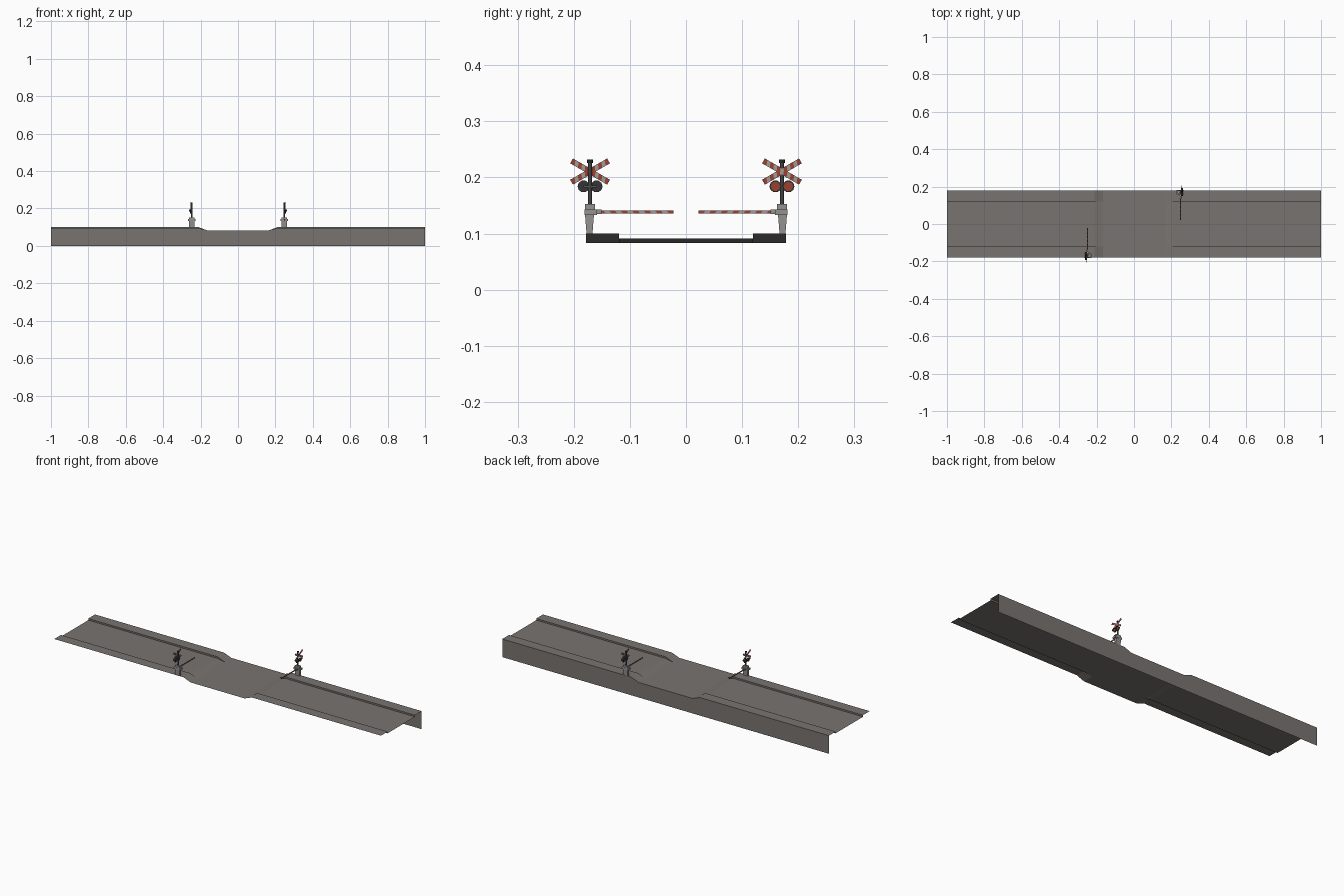
import bpy, bmesh, math
from mathutils import Matrix, Vector

if "Cube" in bpy.data.objects:
    bpy.data.objects.remove(bpy.data.objects["Cube"])


def material(name, rgb):
    m = bpy.data.materials.new(name)
    m.diffuse_color = (*rgb, 1)
    m.use_nodes = True
    m.node_tree.nodes["Principled BSDF"].inputs["Base Color"].default_value = m.diffuse_color
    return m


ASPHALT = material("road_grey", (0.19, 0.175, 0.16))
METAL = material("metal_grey", (0.30, 0.29, 0.28))
POLE = material("dark_pole_grey", (0.10, 0.10, 0.10))
DARK = material("lamp_black", (0.035, 0.035, 0.038))
RED = material("signal_red", (0.33, 0.05, 0.03))
PALE = material("stripe_pale", (0.36, 0.33, 0.31))


def finish(name, bm, mats, matrix=Matrix()):
    mesh = bpy.data.meshes.new(name)
    bm.to_mesh(mesh)
    bm.free()
    mesh.transform(matrix)
    for m in mats:
        mesh.materials.append(m)
    ob = bpy.data.objects.new(name, mesh)
    bpy.context.collection.objects.link(ob)
    return ob


# Road sheets: cross-sections lofted along x
HALF_W, KERB_Y = 0.178, 0.119
KERB_Z, ROAD_Z, LOW_Z = 0.1, 0.091, 0.083
STATIONS = [(-1, 1), (-0.21, 1), (-0.165, 0), (0.165, 0), (0.21, 1), (1, 1)]


def loft(name, section):
    """section: (y, raised z, lowered z), ordered from the back to the front"""
    bm = bmesh.new()
    rows = [[bm.verts.new((x, y, zl + (zh - zl) * t)) for y, zh, zl in section]
            for x, t in STATIONS]
    for a, b in zip(rows, rows[1:]):
        for j in range(len(section) - 1):
            bm.faces.new((a[j], a[j + 1], b[j + 1], b[j]))
    bmesh.ops.remove_doubles(bm, verts=bm.verts, dist=1e-5)
    finish(name, bm, [ASPHALT])


loft("roadway", [(KERB_Y, ROAD_Z, LOW_Z), (-KERB_Y, ROAD_Z, LOW_Z)])
loft("back_pavement", [(HALF_W, KERB_Z, LOW_Z), (KERB_Y, KERB_Z, LOW_Z), (KERB_Y, ROAD_Z, LOW_Z)])
loft("front_pavement", [(-KERB_Y, ROAD_Z, LOW_Z), (-KERB_Y, KERB_Z, LOW_Z), (-HALF_W, KERB_Z, LOW_Z)])
loft("back_wall", [(HALF_W, 0, 0), (HALF_W, KERB_Z, LOW_Z)])


# Signal parts: local origin at the post foot, lamps face +x, arm along -y
def box(name, mat, place, lo, hi, taper=1.0):
    bm = bmesh.new()
    bmesh.ops.create_cube(bm, size=1)
    c = (Vector(lo) + Vector(hi)) / 2
    s = Vector(hi) - Vector(lo)
    for v in bm.verts:
        k = taper if v.co.z < 0 else 1
        v.co = c + Vector((v.co.x * s.x, v.co.y * s.y * k, v.co.z * s.z))
    finish(name, bm, [mat], place)


def cylinder(name, mat, place, r, length, sides=8):
    bm = bmesh.new()
    bmesh.ops.create_cone(bm, cap_ends=True, segments=sides, radius1=r, radius2=r, depth=length)
    finish(name, bm, [mat], place)


def striped_bar(name, place, length, width, depth, stripes, skew):
    """Bar along y, cut into alternating slanted stripes"""
    bm = bmesh.new()
    rings = []
    for i in range(stripes + 1):
        y = (i / stripes - 0.5) * length
        k = skew if 0 < i < stripes else 0
        rings.append([bm.verts.new((sx * depth / 2, y + sz * k, sz * width / 2))
                      for sx, sz in ((-1, -1), (1, -1), (1, 1), (-1, 1))])
    for i, (a, b) in enumerate(zip(rings, rings[1:])):
        for j in range(4):
            n = (j + 1) % 4
            bm.faces.new((a[j], a[n], b[n], b[j])).material_index = i % 2
    bm.faces.new(rings[0])
    bm.faces.new(rings[-1]).material_index = (stripes - 1) % 2
    bmesh.ops.recalc_face_normals(bm, faces=bm.faces)
    finish(name, bm, [RED, PALE], place)


T = Matrix.Translation
FACE_X = Matrix.Rotation(math.pi / 2, 4, 'Y')

for side, turn in (("right", 0), ("left", math.pi)):
    P = Matrix.Rotation(turn, 4, 'Z') @ T((0.247, 0.171, 0))
    # Pedestal, gate motor and post
    box(side + "_pedestal", METAL, P, (-0.014, -0.007, 0.099), (0.014, 0.009, 0.134), 0.65)
    box(side + "_gate_motor", METAL, P, (-0.02, -0.012, 0.133), (0.02, 0.010, 0.143))
    box(side + "_motor_cap", METAL, P, (-0.014, -0.009, 0.143), (0.014, 0.009, 0.153))
    box(side + "_arm_bracket", METAL, P, (-0.004, -0.02, 0.135), (0.008, -0.011, 0.143))
    cylinder(side + "_post", POLE, P @ T((0, 0, 0.19)), 0.0036, 0.08)
    cylinder(side + "_post_cap", DARK, P @ T((0, 0, 0.229)), 0.005, 0.006)
    # Striped barrier arm
    striped_bar(side + "_barrier_arm", P @ T((0.002, -0.082, 0.1385)), 0.133, 0.0052, 0.004, 13, 0.002)
    # Crossed warning boards
    for i, sign in enumerate((1, -1)):
        striped_bar(f"{side}_cross_board_{i + 1}",
                    P @ T((0.0048 + 0.0021 * i, 0, 0.2105)) @ Matrix.Rotation(sign * math.radians(30), 4, 'X'),
                    0.076, 0.010, 0.002, 11, 0.002 * sign)
    # Twin lamps with hoods
    box(side + "_lamp_bracket", POLE, P, (-0.002, -0.012, 0.182), (0.005, 0.012, 0.186))
    for i, y in enumerate((-0.0115, 0.0115)):
        cylinder(f"{side}_lamp_body_{i + 1}", DARK, P @ T((0.006, y, 0.184)) @ FACE_X, 0.0108, 0.005, 10)
        cylinder(f"{side}_lamp_lens_{i + 1}", RED, P @ T((0.009, y, 0.184)) @ FACE_X, 0.0082, 0.002, 10)
        bm = bmesh.new()
        arc = [math.radians(a) for a in range(0, 181, 36)]
        rows = [[bm.verts.new((x, y + 0.0103 * math.cos(a), 0.184 + 0.0103 * math.sin(a))) for a in arc]
                for x in (0.0085, 0.014)]
        for j in range(len(arc) - 1):
            bm.faces.new((rows[0][j], rows[1][j], rows[1][j + 1], rows[0][j + 1]))
        bmesh.ops.solidify(bm, geom=bm.faces[:], thickness=0.0008)
        finish(f"{side}_lamp_hood_{i + 1}", bm, [DARK], P)
